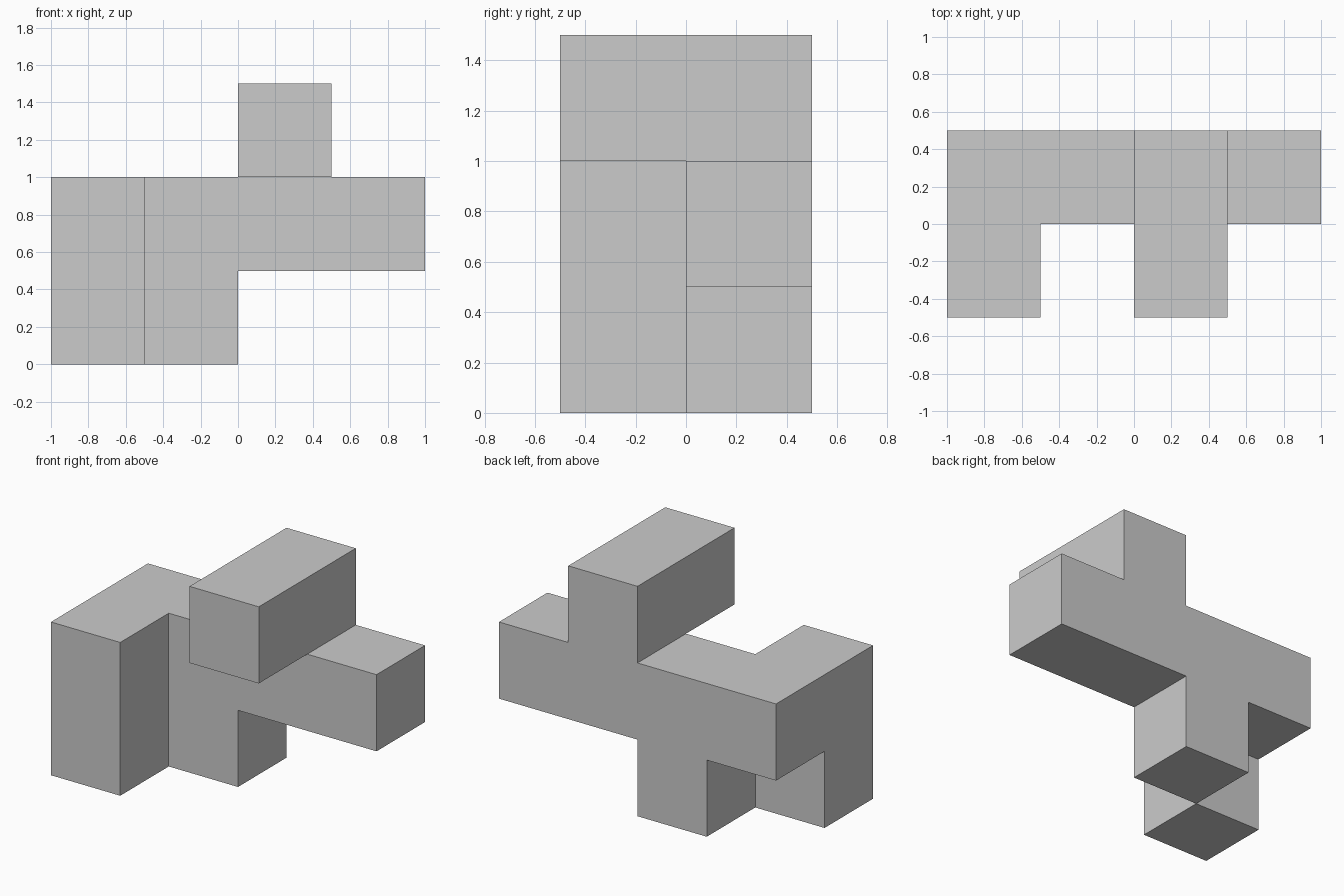
import bpy, bmesh, math
from mathutils import Vector

default = bpy.data.objects.get("Cube")
if default:
    bpy.data.objects.remove(default, do_unlink=True)

UNIT = 0.5

grey = bpy.data.materials.new("plain_grey")
grey.use_nodes = True
colour = (0.6, 0.6, 0.6, 1)
grey.diffuse_color = colour
grey.node_tree.nodes["Principled BSDF"].inputs["Base Color"].default_value = colour


def block(x, y, z):
    """Grid cells filled by a block, given its index range on each axis."""
    return {(i, j, k) for i in range(*x) for j in range(*y) for k in range(*z)}


# Parts, in grid cells
cross_beam = block((-2, 2), (0, 1), (1, 2))
front_column = block((-2, -1), (-1, 0), (0, 2))
back_leg = block((-1, 0), (0, 1), (0, 1))
top_bar = block((0, 1), (-1, 1), (2, 3))
cells = cross_beam | front_column | back_leg | top_bar

# Outer skin: one square wherever a filled cell meets an empty one
bm = bmesh.new()
for cell in sorted(cells):
    centre = Vector(cell) + Vector((0.5, 0.5, 0.5))
    for axis in range(3):
        for sign in (-1, 1):
            n = Vector((0, 0, 0))
            n[axis] = sign
            if tuple(int(c) for c in Vector(cell) + n) in cells:
                continue
            u = Vector((0, 0, 0))
            u[(axis + 1) % 3] = 1
            v = n.cross(u)
            corners = [n + u + v, n - u + v, n - u - v, n + u - v]
            bm.faces.new([bm.verts.new((centre + c / 2) * UNIT) for c in corners])

# Weld, then merge coplanar squares into whole flat faces
bmesh.ops.remove_doubles(bm, verts=bm.verts, dist=0.001)
bmesh.ops.dissolve_limit(bm, angle_limit=math.radians(1), verts=bm.verts, edges=bm.edges)

mesh = bpy.data.meshes.new("block_sculpture")
bm.to_mesh(mesh)
bm.free()
mesh.materials.append(grey)
sculpture = bpy.data.objects.new("block_sculpture", mesh)
bpy.context.collection.objects.link(sculpture)
